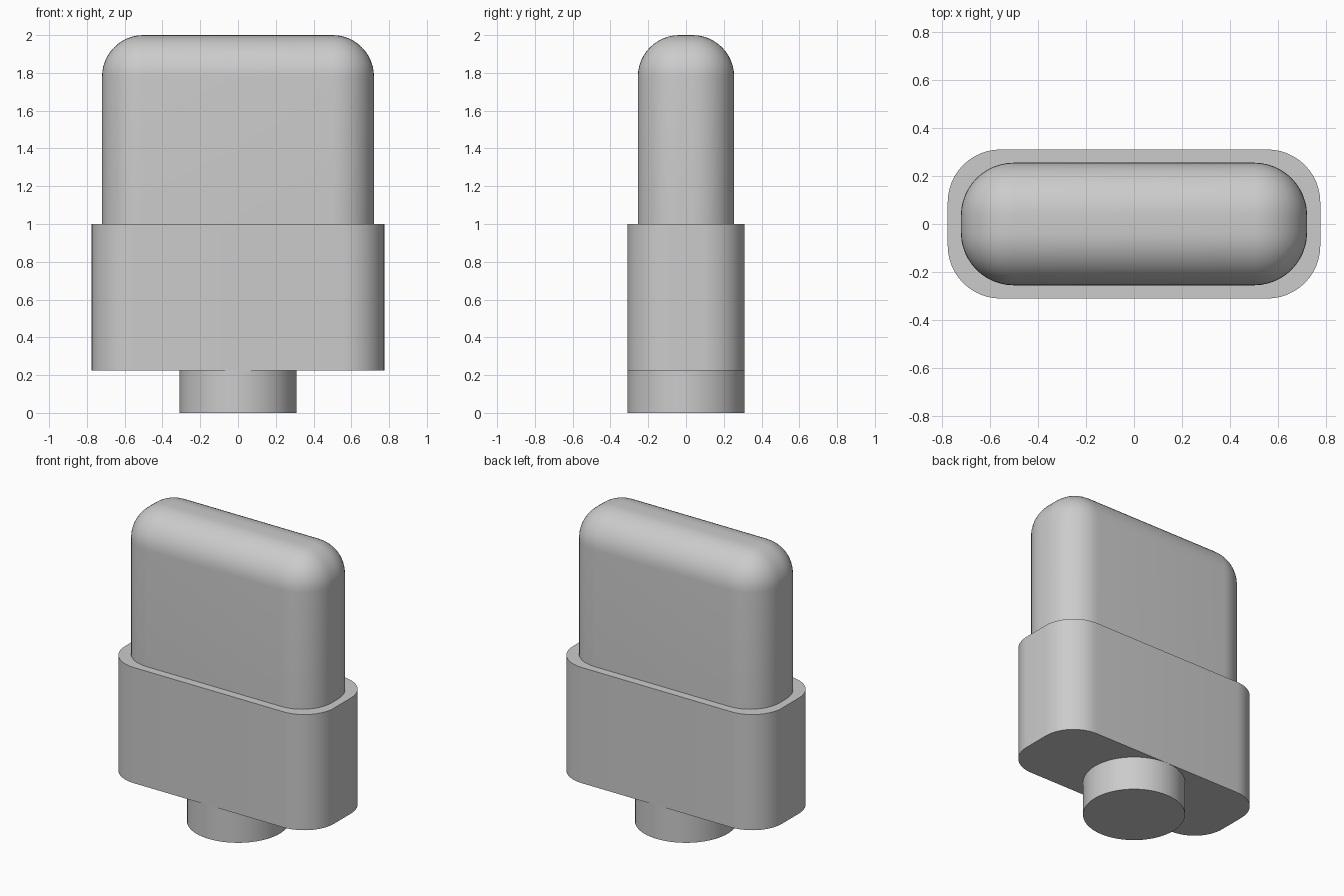
import bpy
import bmesh
import math

if "Cube" in bpy.data.objects:
    bpy.data.objects.remove(bpy.data.objects["Cube"], do_unlink=True)

GREY = (0.6, 0.6, 0.6, 1.0)
grey = bpy.data.materials.new("light_grey")
grey.use_nodes = True
grey.diffuse_color = GREY
grey.node_tree.nodes["Principled BSDF"].inputs["Base Color"].default_value = GREY


def finish(obj, name):
    obj.name = name
    obj.data.name = name
    obj.data.materials.append(grey)
    bpy.ops.object.select_all(action="DESELECT")
    obj.select_set(True)
    bpy.context.view_layer.objects.active = obj
    bpy.ops.object.shade_smooth_by_angle(angle=math.radians(35))


def rounded_block(name, half_x, half_y, bottom, top, radius, round_top):
    """Box with rounded upright edges and, if wanted, a rounded top."""
    bm = bmesh.new()
    bmesh.ops.create_cube(bm, size=2)
    for v in bm.verts:
        v.co.x *= half_x
        v.co.y *= half_y
        v.co.z = top if v.co.z > 0 else bottom

    def wanted(edge):
        a, b = (v.co.z for v in edge.verts)
        return a != b or (round_top and a == top)

    edges = [e for e in bm.edges if wanted(e)]
    bmesh.ops.bevel(bm, geom=edges, offset=radius, offset_type="OFFSET",
                    segments=12, profile=0.5, affect="EDGES", clamp_overlap=True)
    bmesh.ops.recalc_face_normals(bm, faces=bm.faces)
    mesh = bpy.data.meshes.new(name)
    bm.to_mesh(mesh)
    bm.free()
    obj = bpy.data.objects.new(name, mesh)
    bpy.context.collection.objects.link(obj)
    finish(obj, name)


# Tall upper body with a soft rounded top
rounded_block("upper_cap", 0.72, 0.255, 1.0, 2.0, 0.22, True)

# Wider lower housing with flat top and bottom
rounded_block("lower_housing", 0.775, 0.31, 0.225, 1.0, 0.22, False)

# Round plug underneath
bpy.ops.mesh.primitive_cylinder_add(vertices=64, radius=0.31, depth=0.225,
                                    location=(0, 0, 0.1125))
finish(bpy.context.object, "round_stem")
